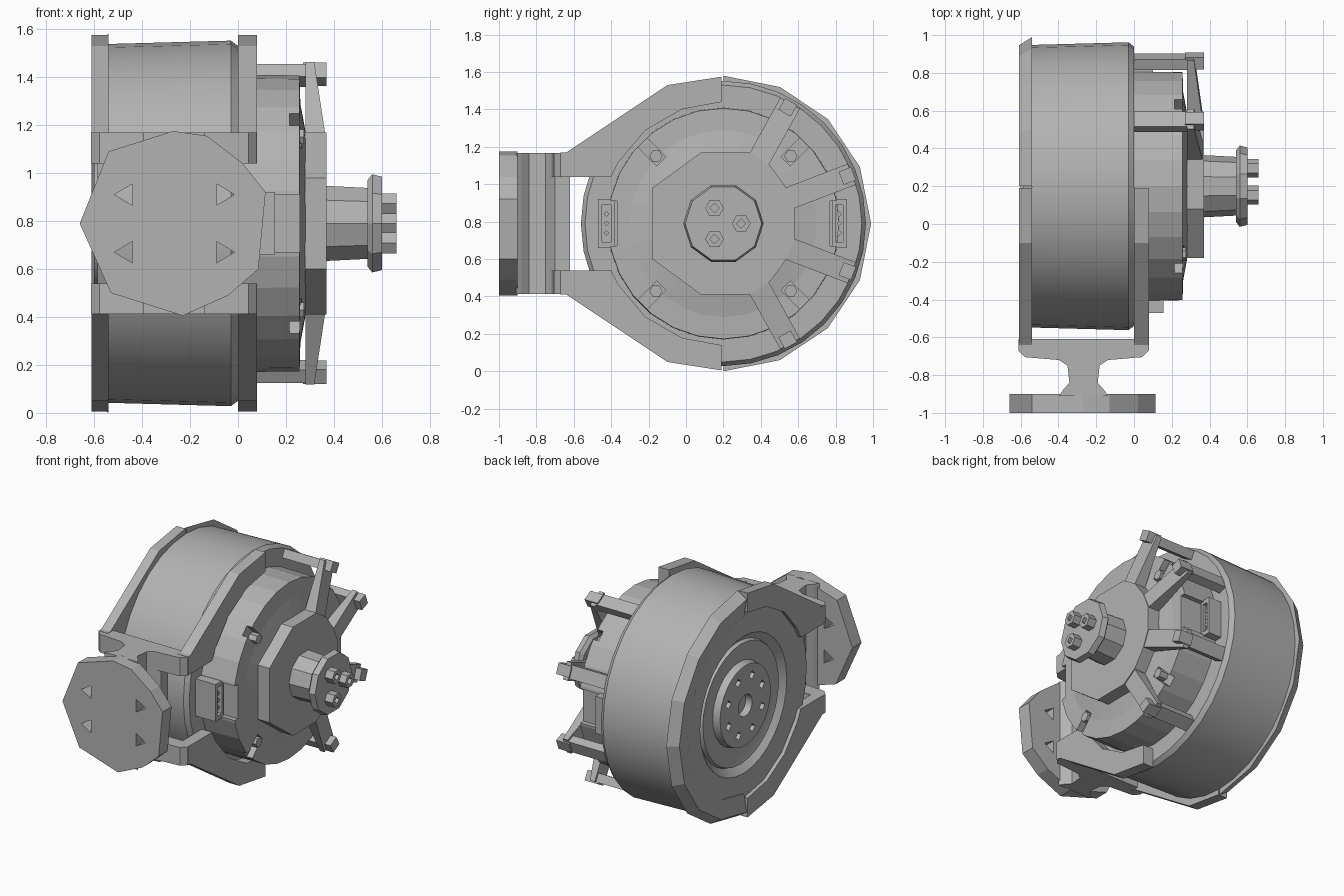
import bpy, bmesh
from math import sin, cos, radians

cube = bpy.data.objects.get("Cube")
if cube:
    bpy.data.objects.remove(cube, do_unlink=True)

CY, CZ = 0.2, 0.79          # wheel axis, running along x

metal = bpy.data.materials.new("grey_metal")
metal.use_nodes = True
GREY = (0.45, 0.45, 0.45, 1)
metal.diffuse_color = GREY
for node in metal.node_tree.nodes:
    if node.type == 'BSDF_PRINCIPLED':
        node.inputs["Base Color"].default_value = GREY


def finish(name, bm, smooth=False):
    bmesh.ops.recalc_face_normals(bm, faces=bm.faces)
    mesh = bpy.data.meshes.new(name)
    bm.to_mesh(mesh)
    bm.free()
    mesh.materials.append(metal)
    ob = bpy.data.objects.new(name, mesh)
    bpy.context.collection.objects.link(ob)
    if smooth:
        bpy.ops.object.select_all(action='DESELECT')
        ob.select_set(True)
        bpy.context.view_layer.objects.active = ob
        bpy.ops.object.shade_smooth_by_angle(angle=radians(30))
    return ob


def prism(name, pts, lo, hi, axis='x', drop=None):
    """Extrude an outline along an axis; drop lowers single points of the far end."""
    place = {'x': lambda a, b, c: (c, a, b),
             'y': lambda a, b, c: (a, c, b),
             'z': lambda a, b, c: (a, b, c)}[axis]
    bm = bmesh.new()
    rows = []
    for level in (lo, hi):
        shift = drop if drop and level == hi else [0] * len(pts)
        rows.append([bm.verts.new(place(a, b, level - d)) for (a, b), d in zip(pts, shift)])
        bm.faces.new(rows[-1])
    n = len(pts)
    for i in range(n):
        j = (i + 1) % n
        bm.faces.new((rows[0][i], rows[0][j], rows[1][j], rows[1][i]))
    return finish(name, bm)


def box(name, x, y, z):
    return prism(name, [(y[0], z[0]), (y[1], z[0]), (y[1], z[1]), (y[0], z[1])], *x)


def polar(r, deg, y=CY, z=CZ):
    return (y + r * cos(radians(deg)), z + r * sin(radians(deg)))


def ngon(r, n, y=CY, z=CZ):
    return [polar(r, 360 * i / n, y, z) for i in range(n)]


def spoke(deg, r0, r1, w):
    """Radial rectangle around the wheel axis."""
    c, s = cos(radians(deg)), sin(radians(deg))
    return [(CY + r * c - t * s, CZ + r * s + t * c)
            for r, t in ((r0, -w / 2), (r1, -w / 2), (r1, w / 2), (r0, w / 2))]


def turned(name, profile, n, start=0, sweep=360, smooth=False):
    """Revolve (x, radius) around the wheel axis; a part sweep is a closed bar."""
    bm = bmesh.new()
    full = sweep == 360
    rows = []
    for i in range(n if full else n + 1):
        a = start + sweep * i / n
        rows.append([bm.verts.new((x,) + polar(r, a)) for x, r in profile])
    m = len(profile)
    for i in range(n):
        p, q = rows[i], rows[(i + 1) % len(rows)]
        for k in range(m - 1 if full else m):
            l = (k + 1) % m
            bm.faces.new((p[k], p[l], q[l], q[k]))
    if full:
        bm.faces.new([row[0] for row in rows])
        bm.faces.new([row[-1] for row in rows])
    else:
        bm.faces.new(rows[0])
        bm.faces.new(rows[-1])
    return finish(name, bm, smooth)


def cut(target, cutters):
    for c in cutters:
        c.hide_render = True
        mod = target.modifiers.new("cut", 'BOOLEAN')
        mod.operation, mod.solver, mod.object = 'DIFFERENCE', 'EXACT', c
        bpy.context.view_layer.objects.active = target
        bpy.ops.object.modifier_apply(modifier=mod.name)
        bpy.data.objects.remove(c, do_unlink=True)


# Drum: raised centre disc inside a groove on its outer side
drum = turned("drum", [(-0.55, 0.075), (-0.6, 0.075), (-0.6, 0.28), (-0.55, 0.29),
                       (-0.55, 0.35), (-0.565, 0.42), (-0.54, 0.43), (-0.585, 0.48),
                       (-0.585, 0.7), (-0.54, 0.748), (-0.03, 0.762), (0, 0.74)],
              32, smooth=True)
cut(drum, [prism("bolt_hole_cutter", ngon(0.03, 4, *polar(0.2, 45 * i + 22)), -0.65, -0.57)
           for i in range(8)])

# Rear half of the outer rim, beveled
turned("rear_rim", [(-0.61, 0.745), (-0.54, 0.79), (-0.54, 0.62), (-0.59, 0.62)],
       8, start=-90, sweep=180)

# Fork arms: one quarter outline, mirrored top/bottom and used on both sides
outer = [(CY - 0.01, 0.785), (-0.1, 0.74), (-0.64, 0.38), (-0.67, 0.38), (-0.67, 0.25), (-0.4, 0.25)]
inner = [(CY + 0.65 * cos(radians(a)), 0.65 * sin(radians(a))) for a in (150, 130, 110, 91)]
for side, x0, x1 in (("right", -0.61, -0.54), ("left", 0, 0.08)):
    for level, s in (("upper", 1), ("lower", -1)):
        prism(f"{side}_{level}_fork_arm", [(y, CZ + s * d) for y, d in outer + inner], x0, x1)

# Yoke: upper and lower crossbars joined by a narrower web
MX = -0.267


def plan(half):
    return [(MX + a, b) for a, b in half] + [(MX - a, b) for a, b in reversed(half)]


neck = [(0.13, -0.72), (0.085, -0.75), (0.075, -0.84), (0.11, -0.88), (0.13, -0.91)]
bar = [(0.345, -0.61), (0.345, -0.67), (0.31, -0.705)] + neck
for level, z0, z1 in (("upper", 1.04, 1.168), ("lower", 0.412, 0.54)):
    prism(f"{level}_yoke_bar", plan(bar), z0, z1, 'z')
prism("yoke_web", plan([(0.16, -0.62), (0.16, -0.7)] + neck), 0.5, 1.08, 'z')

# Faceted mounting plate with triangular bolt holes
plate = prism("mounting_plate",
              [(-0.66, 0.79), (-0.54, 1.09), (-0.27, 1.175), (-0.13, 1.155), (0.02, 1.04),
               (0.115, 0.92), (0.085, 0.6), (-0.04, 0.49), (-0.23, 0.405), (-0.53, 0.5)],
              -1, -0.9, 'y')
holes = []
for x, s in ((-0.47, 1), (-0.06, -1)):
    for z in (0.67, 0.91):
        holes.append(prism("hole_cutter",
                           [(x - 0.045 * s, z), (x + 0.03 * s, z + 0.045),
                            (x + 0.03 * s, z - 0.045)], -1.05, -0.85, 'y'))
cut(plate, holes)

# Gear cover, slightly domed, with slots in the edge
cover = turned("gear_cover", [(-0.02, 0.62), (0.257, 0.617), (0.26, 0.5), (0.282, 0.38)], 28)
slots = [prism("slot_cutter", spoke(a, 0.47, 0.7, 0.07), 0.215, 0.3) for a in range(45, 360, 90)]
slots += [prism("notch_cutter", spoke(a, 0.57, 0.7, 0.24), 0.08, 0.3) for a in (0, 180)]
cut(cover, slots)
for a in range(45, 360, 90):
    prism("cover_bolt", ngon(0.035, 6, *polar(0.51, a)), 0.2, 0.275)

# Connector frames at the front and rear of the cover
for name, y0, y1, top in (("front", -0.47, -0.38, 0.155), ("rear", 0.78, 0.86, 0.1)):
    frame = box(f"{name}_connector", (-0.01, top), (y0, y1), (0.66, 0.92))
    cut(frame, [box("opening_cutter", (top - 0.07, 0.3), (y0 + 0.02, y1 - 0.02), (0.69, 0.89))])
    for z in (0.74, 0.79, 0.84):
        prism(f"{name}_connector_pin", ngon(0.015, 4, (y0 + y1) / 2, z), 0, top - 0.01)

# Spider: centre plate, four tapering arms, posts and tip blocks
edge = [(-0.18, 0.19), (0.08, 0.38), (0.34, 0.38), (0.45, 0.31), (0.53, 0.2), (0.58, 0.085)]
prism("spider_plate", [(y, CZ + d) for y, d in edge] + [(y, CZ - d) for y, d in reversed(edge)],
      0.28, 0.37)
for a in (61, 21, -21, -61):
    prism("spider_arm", spoke(a, 0.36, 0.735, 0.12), 0.281, 0.368, drop=[0, 0.05, 0.05, 0])
    prism("spider_post", spoke(a, 0.675, 0.735, 0.09), -0.02, 0.3)
    prism("spider_tip", spoke(a, 0.675, 0.745, 0.075), 0.27, 0.37)

# Output hub with flange and three studs
turned("hub", [(0.36, 0.165), (0.55, 0.155)], 10)
turned("hub_flange", [(0.54, 0.19), (0.56, 0.215), (0.6, 0.205)], 10)
for a in (0, 120, 240):
    stud = prism("hub_stud", ngon(0.05, 6, *polar(0.095, a)), 0.59, 0.66)
    cut(stud, [prism("socket_cutter", ngon(0.025, 4, *polar(0.095, a)), 0.635, 0.7)])
